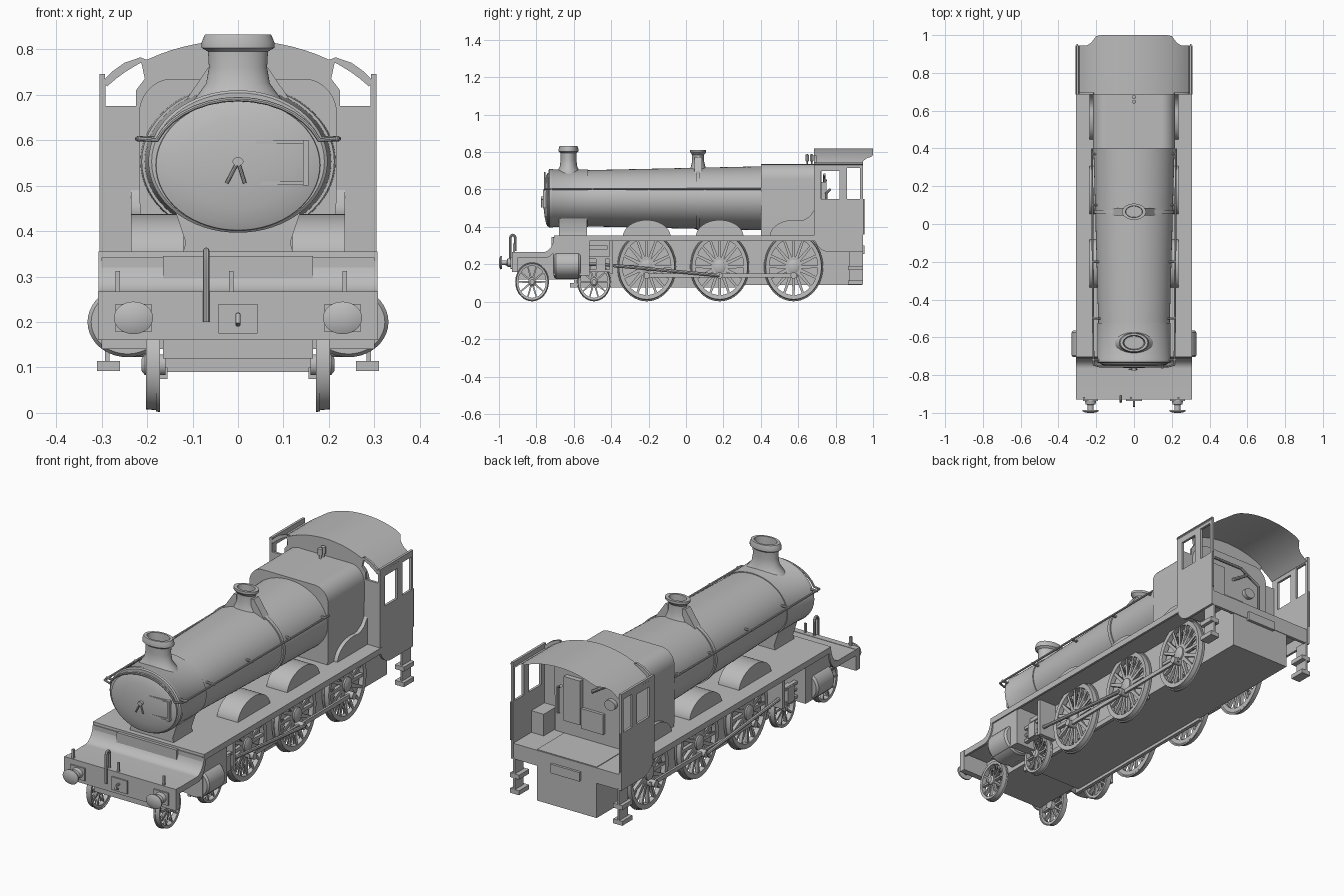
import bpy, bmesh
from math import sin, cos, pi, radians
from mathutils import Vector

if "Cube" in bpy.data.objects:
    bpy.data.objects.remove(bpy.data.objects["Cube"])

grey = bpy.data.materials.new("plain grey")
grey.use_nodes = True
grey.diffuse_color = (0.5, 0.5, 0.5, 1)
grey.node_tree.nodes["Principled BSDF"].inputs["Base Color"].default_value = (0.5, 0.5, 0.5, 1)


def finish(name, bm, mirror=False):
    """Turn a bmesh into an object, optionally with its mirror twin."""
    bmesh.ops.recalc_face_normals(bm, faces=bm.faces)
    if mirror:
        twin = bmesh.ops.duplicate(bm, geom=bm.verts[:] + bm.edges[:] + bm.faces[:])["geom"]
        for v in (g for g in twin if isinstance(g, bmesh.types.BMVert)):
            v.co.x *= -1
        bmesh.ops.reverse_faces(bm, faces=[g for g in twin if isinstance(g, bmesh.types.BMFace)])
    mesh = bpy.data.meshes.new(name)
    bm.to_mesh(mesh)
    bm.free()
    mesh.materials.append(grey)
    obj = bpy.data.objects.new(name, mesh)
    bpy.context.collection.objects.link(obj)
    bpy.ops.object.select_all(action='DESELECT')
    obj.select_set(True)
    bpy.context.view_layer.objects.active = obj
    bpy.ops.object.shade_smooth_by_angle(angle=radians(35))
    return obj


def add_box(bm, x, y, z):
    vs = bmesh.ops.create_cube(bm, size=1)["verts"]
    for v in vs:
        v.co = [(r[0] + r[1]) / 2 + c * (r[1] - r[0]) for c, r in zip(v.co, (x, y, z))]


def box(name, x, y, z, mirror=False):
    bm = bmesh.new()
    add_box(bm, x, y, z)
    return finish(name, bm, mirror)


def prism(name, loops, axis, a, b, mirror=False):
    """Extrude an outline (first loop) with holes (other loops) along x or y."""
    bm = bmesh.new()
    for loop in loops:
        vs = [bm.verts.new((a, p, q) if axis == 'X' else (p, a, q)) for p, q in loop]
        for i, v in enumerate(vs):
            bm.edges.new((vs[i - 1], v))
    bmesh.ops.triangle_fill(bm, edges=bm.edges[:], use_beauty=True)
    ext = bmesh.ops.extrude_face_region(bm, geom=bm.faces[:], use_keep_orig=True)["geom"]
    step = Vector((b - a, 0, 0) if axis == 'X' else (0, b - a, 0))
    bmesh.ops.translate(bm, vec=step, verts=[g for g in ext if isinstance(g, bmesh.types.BMVert)])
    return finish(name, bm, mirror)


def add_lathe(bm, profile, axis, centre, scale, n=48, ring=False):
    """Spin (radius, distance) points into an elliptical solid."""
    rows = []
    for r, t in profile:
        row = []
        for i in range(n):
            p, q = r * cos(2 * pi * i / n) * scale[0], r * sin(2 * pi * i / n) * scale[1]
            co = {'X': (t, p, q), 'Y': (p, t, q), 'Z': (p, q, t)}[axis]
            row.append(bm.verts.new(Vector(co) + Vector(centre)))
        rows.append(row)
    pairs = list(zip(rows, rows[1:])) + ([(rows[-1], rows[0])] if ring else [])
    for u, w in pairs:
        for i in range(n):
            bm.faces.new((u[i - 1], u[i], w[i], w[i - 1]))
    bmesh.ops.remove_doubles(bm, verts=bm.verts, dist=1e-5)


def lathe(name, profile, axis, centre, scale=(1, 1), n=48, mirror=False, ring=False):
    bm = bmesh.new()
    add_lathe(bm, profile, axis, centre, scale, n, ring)
    return finish(name, bm, mirror)


def tube(name, pts, r, mirror=False):
    curve = bpy.data.curves.new(name, 'CURVE')
    curve.dimensions = '3D'
    curve.bevel_depth, curve.bevel_resolution, curve.use_fill_caps = r, 2, True
    line = curve.splines.new('POLY')
    line.points.add(len(pts) - 1)
    for p, co in zip(line.points, pts):
        p.co = (*co, 1)
    tmp = bpy.data.objects.new(name + "_path", curve)
    bm = bmesh.new()
    bm.from_mesh(tmp.to_mesh())
    bpy.data.objects.remove(tmp)
    bpy.data.curves.remove(curve)
    return finish(name, bm, mirror)


def arc(cx, cy, rx, ry, a, b, n=14):
    return [(cx + rx * cos(radians(a + (b - a) * i / n)),
             cy + ry * sin(radians(a + (b - a) * i / n))) for i in range(n + 1)]


# Boiler, smokebox and door (ellipses wider than tall)
SQ, BZ = (1, 0.795), 0.553
lathe("boiler", [(0, -.53), (.189, -.53), (.215, .41), (0, .41)], 'Y', (0, 0, BZ), SQ, 64)
lathe("smokebox", [(0, -.735), (.19, -.735), (.197, -.73), (.197, -.715), (.194, -.71),
                   (.194, -.525), (0, -.525)], 'Y', (0, 0, BZ), SQ, 64)
lathe("smokebox_door", [(0, -.762), (.06, -.761), (.12, -.755), (.16, -.748), (.18, -.741),
                        (.182, -.73), (0, -.73)], 'Y', (0, 0, .545), SQ, 64)
lathe("boiler_band", [(.2, .055), (.212, .055), (.212, .073), (.2, .073)], 'Y',
      (0, 0, BZ), SQ, 64, ring=True)
prism("saddle", [[(-.125, .34), (.125, .34), (.115, .375), (.14, .45), (-.14, .45), (-.115, .375)]],
      'Y', -.68, -.53)
for side in (-.025, .015):
    tube("door_handle", [(0, -.77, .553), (side, -.77, .505)], .004)
lathe("door_boss", [(0, -.775), (.012, -.775), (.012, -.755), (0, -.755)], 'Y', (0, 0, .553), SQ, 16)
box("door_hinge", (.143, .155), (-.765, -.74), (.5, .6))
for z in (.505, .595):
    box("hinge_strap", (.04, .15), (-.76, -.745), (z - .004, z + .004))

# Chimney and safety valve cover
lathe("chimney", [(0, .68), (.105, .68), (.088, .70), (.07, .725), (.064, .76), (.066, .795), (.08, .803),
                  (.08, .815), (.073, .832), (.058, .832), (.052, .76), (0, .76)], 'Z', (0, -.628, 0), (1, .66))
lathe("safety_valve_cover", [(0, .69), (.075, .69), (.06, .715), (.047, .75), (.047, .785), (.063, .80),
                             (.063, .812), (.045, .812), (.043, .78), (0, .78)], 'Z', (0, .065, 0), (1, .68))
prism("feed_pipe_cover", [[(.04, .775), (.055, .775), (.12, .68), (.04, .68)]], 'Y', .045, .085, True)

# Handrails
arch = [(x, -.755, z) for x, z in arc(0, BZ, .19, .137, 20, 160)]
tube("front_handrail", [(.215, -.745, .603)] + arch + [(-.215, -.745, .603)], .005)
tube("side_handrail", [(.215, -.745, .603), (.222, .4, .603)], .005, True)
for y in (-.72, -.5, -.2, .1, .37):
    tube("handrail_knob", [(.17, y, .603), (.222, y, .603)], .006, True)

# Firebox and whistles
prism("firebox", [[(.215, .345)] + arc(.145, .655, .073, .08, 0, 90) + arc(-.145, .655, .073, .08, 90, 180)
                  + [(-.215, .345)]], 'Y', .40, .725)
for y in (.648, .672):
    lathe("whistle", [(0, .73), (.006, .73), (.006, .75), (.012, .752), (.012, .785), (0, .79)],
          'Z', (0, y, 0), (1, .8), 12)

# Running board with swept front, and its edging
sweep = arc(-.765, .355, .06, .09, 270, 360)
top = [(-.925, .265)] + sweep + [(.70, .355)]


def strip(depth):
    return [top + [(y + (.012 if -.77 < y < -.7 else 0), z - depth) for y, z in reversed(top)]]


prism("running_board", strip(.016), 'X', -.305, .305)
prism("board_edging", strip(.03), 'X', .296, .307, True)

# Main frames, buffer beam and rear drag box
box("front_frame", (-.165, .165), (-.9, -.70), (.12, .255))
box("middle_frame", (-.165, .165), (-.72, -.6), (.12, .345))
box("rear_frame", (-.165, .165), (-.6, .94), (.09, .345))
box("frame_lip", (.155, .172), (-.62, .3), (.075, .1), True)
box("buffer_beam", (-.308, .308), (-.93, -.9), (.16, .267))
box("coupling_plate", (-.043, .043), (-.937, -.925), (.175, .24))
tube("coupling_hook", [(0, -.93, .215), (0, -.96, .215), (0, -.965, .2), (0, -.95, .195)], .006)
box("buffer_base", (.19, .27), (-.937, -.925), (.178, .24), True)
lathe("buffer", [(0, -.93), (.032, -.93), (.026, -.955), (.015, -.958), (.015, -.985), (.042, -.985),
                 (.043, -.992), (.025, -.999), (0, -1)], 'Y', (.23, 0, .209), (1, .83), 32, True)
for x in (-.265, -.015, .235):
    box("lamp_iron", (x - .005, x + .005), (-.925, -.915), (.262, .312))
tube("vacuum_pipe", [(-.07, -.94, .2), (-.07, -.94, .32)]
     + [(-.07, y, z) for y, z in arc(-.926, .335, .014, .022, 180, 0, 8)] + [(-.07, -.912, .27)], .007)


# Wheels
def wheel(name, y, ry, rz, spokes, hub):
    bm = bmesh.new()
    at = (0, y, rz + .002)
    add_lathe(bm, [(.85, .176), (.97, .176), (1, .172), (1.04, .172), (1.03, .18), (1, .18), (.98, .202),
                   (.85, .2)], 'X', at, (ry / 1.04, rz / 1.04), 48, True)
    add_lathe(bm, [(0, .16), (hub, .16), (hub, .205), (hub * .6, .212), (0, .212)], 'X', at, (ry, rz), 24)
    for i in range(spokes):
        a = 2 * pi * i / spokes
        vs = []
        for r, w in ((hub * .8, .055), (.86, .036)):
            for s, x in ((-w, .18), (w, .18), (w, .197), (-w, .197)):
                vs.append(bm.verts.new((x, y + ry * (r * cos(a) - s * sin(a)),
                                        at[2] + rz * (r * sin(a) + s * cos(a)))))
        for k in range(4):
            bm.faces.new((vs[k - 1], vs[k], vs[k + 4], vs[k + 3]))
    finish(name, bm, True)


DRIVERS = (-.21, .18, .575)
for y in DRIVERS:
    wheel("driving_wheel", y, .158, .185, 16, .2)
    lathe("crank_pin", [(0, .19), (.016, .19), (.016, .24), (0, .24)], 'X', (0, y, .14), (1, 1.1), 16, True)
for y in (-.823, -.492):
    wheel("leading_wheel", y, .09, .104, 10, .22)
for y in DRIVERS[:2]:
    prism("splasher", [arc(y, .345, .128, .092, 0, 180, 24)], 'X', .12, .235, True)
prism("rear_splasher", [[(.70, .345)] + [(.70, .53), (.685, .49), (.66, .455), (.63, .437)]
                        + arc(.575, .345, .128, .092, 75, 180)], 'X', .12, .235, True)

# Cylinders and motion
lathe("cylinder", [(0, -.705), (.08, -.705), (.088, -.695), (.088, -.575), (.08, -.565), (0, -.565)],
      'Y', (.243, 0, .2), (1, .88), 40, True)
box("cylinder_casing", (.16, .3), (-.71, -.515), (.14, .342), True)
for z in (.165, .235):
    box("slide_bar", (.235, .255), (-.57, -.40), (z - .007, z + .007), True)
box("slide_bar_bracket", (.16, .26), (-.41, -.39), (.15, .34), True)
box("crosshead", (.225, .262), (-.48, -.43), (.16, .24), True)
box("valve_rod", (.2, .22), (-.55, -.42), (.28, .3), True)
tube("piston_rod", [(.243, -.6, .2), (.243, -.44, .2)], .01, True)
tube("connecting_rod", [(.238, -.455, .2), (.238, .18, .14)], .009, True)
prism("coupling_rod", [[(-.23, .13), (.595, .13), (.595, .15), (-.23, .15)]], 'X', .213, .224, True)

# Cab sides, front, floor and backhead
side = [(y, z) for y, z in arc(.77, .355, .085, .09, 180, 270)] + [(.945, .265), (.945, .745), (.685, .745)]


def pane(a, b, c, d):
    return [(a, c), (b, c), (b, d), (a, d)]


prism("cab_side", [side, pane(.722, .82, .55, .70), pane(.86, .93, .55, .715)], 'X', .293, .305, True)
ridge = arc(0, .565, .36, .255, 32, 148, 24)
ridge = [(x, z) for x, z in ridge if abs(x) < .3]
light = [(.224, .675), (.292, .675), (.292, .735), (.278, .75), (.25, .77), (.215, .782), (.205, .735), (.224, .71)]
prism("cab_front", [[(.305, .345), (.305, .74)] + ridge + [(-.305, .74), (-.305, .345)], light,
                    [(-x, z) for x, z in light]], 'Y', .685, .697)
box("cab_floor", (-.3, .3), (.69, .94), (.325, .342))
box("rear_plate", (-.3, .3), (.928, .943), (.265, .342))
box("drag_plate", (-.08, .08), (.94, .955), (.255, .30))
box("seat_box", (.225, .293), (.697, .8), (.34, .45), True)
box("fire_door", (-.06, .06), (.72, .74), (.40, .50))
box("backhead_panel", (.06, .15), (.72, .75), (.42, .64))
tube("regulator_handle", [(0, .74, .6), (-.08, .745, .65)], .008)
tube("backhead_pipe", [(-.16, .74, .42), (-.16, .74, .62), (-.05, .74, .68), (.12, .74, .68)], .007)
lathe("pressure_gauge", [(0, .72), (.03, .72), (.03, .745), (0, .745)], 'Y', (-.1, 0, .56), (1, .85), 20)
tube("brake_lever", [(.18, .75, .45), (.18, .75, .58), (.15, .77, .6)], .007)

# Arched roof with a narrower rear overhang
bm = bmesh.new()
rows = []
for x, z in [(.31, .735)] + ridge + [(-.31, .735)]:
    reach = 1.0 - .055 * min(1, max(0, (abs(x) - .2) / .05)) ** .5
    rows.append([bm.verts.new((x, y, z)) for y in (.685, reach)])
for u, w in zip(rows, rows[1:]):
    bm.faces.new((u[0], u[1], w[1], w[0]))
bmesh.ops.solidify(bm, geom=bm.faces[:], thickness=.008)
finish("cab_roof", bm)

# Cab footsteps
box("step_hanger", (.283, .293), (.875, .945), (.1, .27), True)
for z in (.092, .17):
    box("step_tread", (.26, .31), (.865, .945), (z, z + .022), True)
tube("cab_handrail", [(.3, .95, .36), (.3, .95, .55)], .004, True)
